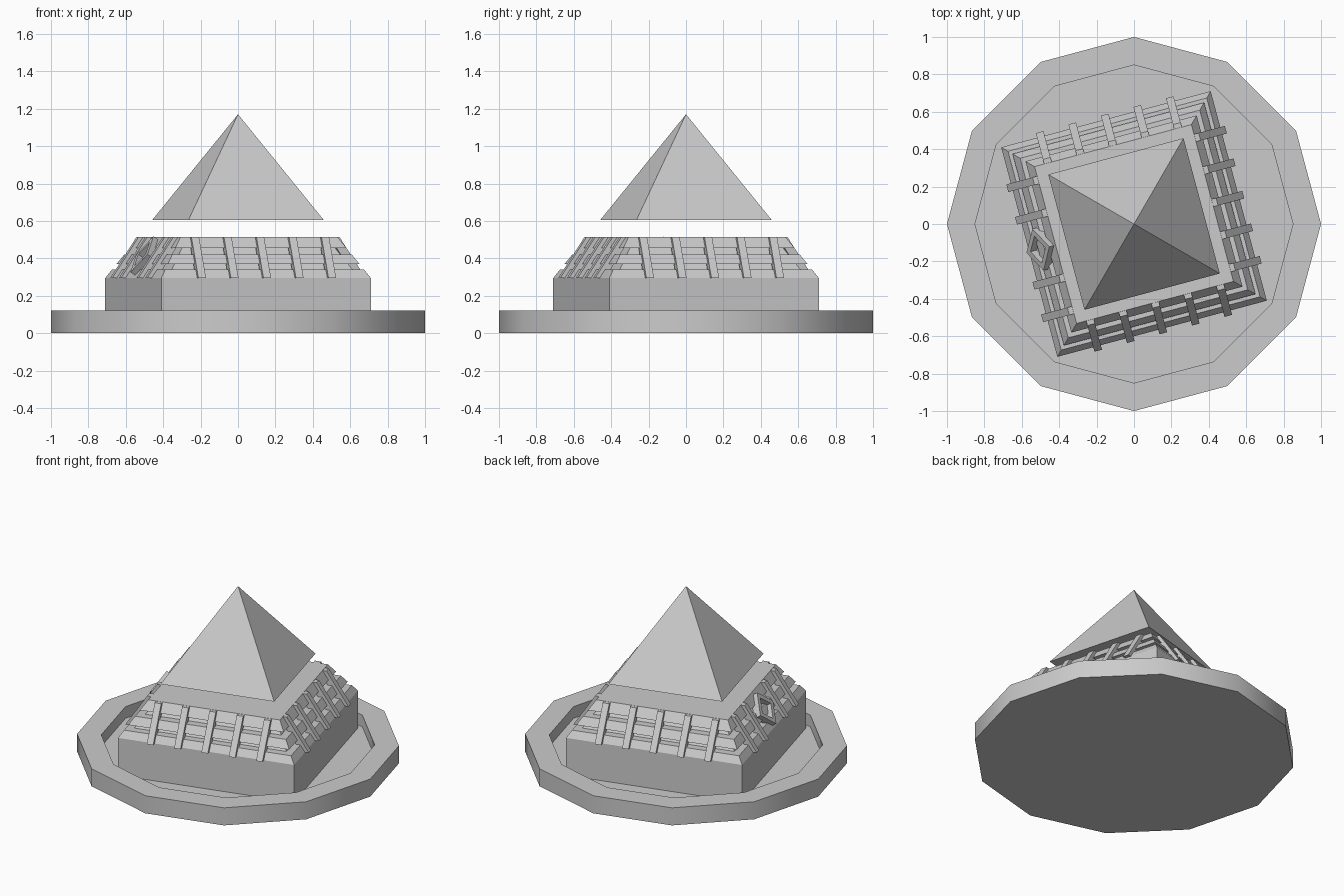
import bpy, bmesh, math
from mathutils import Matrix, Vector

cube = bpy.data.objects.get("Cube")
if cube:
    bpy.data.objects.remove(cube)

stone = bpy.data.materials.new("grey stone")
stone.use_nodes = True
GREY = (0.6, 0.6, 0.6, 1)
stone.diffuse_color = GREY
stone.node_tree.nodes["Principled BSDF"].inputs["Base Color"].default_value = GREY

APEX, SHOULDER, DECK = 1.17, 0.295, 0.515


def radius(z):
    """Corner radius of the sloping walls at a height."""
    return 0.82 * (APEX - z) / (APEX - SHOULDER)


def finish(name, bm, matrix=None):
    bmesh.ops.recalc_face_normals(bm, faces=bm.faces)
    mesh = bpy.data.meshes.new(name)
    bm.to_mesh(mesh)
    bm.free()
    mesh.materials.append(stone)
    obj = bpy.data.objects.new(name, mesh)
    bpy.context.collection.objects.link(obj)
    if matrix:
        obj.matrix_world = matrix
    return obj


def loft(name, profile, sides, turn=0, closed=False, matrix=None):
    """Stack polygon rings of (radius, height); cap the ends or join them up."""
    bm = bmesh.new()
    rings = []
    for r, z in profile:
        angles = [math.radians(turn) + math.tau * i / sides for i in range(sides)]
        rings.append([bm.verts.new((r * math.cos(a), r * math.sin(a), z)) for a in angles])
    pairs = list(zip(rings, rings[1:]))
    if closed:
        pairs.append((rings[-1], rings[0]))
    else:
        bm.faces.new(rings[0])
        bm.faces.new(rings[-1])
    for low, high in pairs:
        for i in range(sides):
            j = (i + 1) % sides
            bm.faces.new((low[i], low[j], high[j], high[i]))
    return finish(name, bm, matrix)


# Round tray with a raised rim
tray = loft("tray", [(1, 0), (1, 0.12), (0.85, 0.12), (0.85, 0.04)], 12)
bpy.ops.object.select_all(action="DESELECT")
tray.select_set(True)
bpy.context.view_layer.objects.active = tray
bpy.ops.object.shade_smooth_by_angle(angle=math.radians(40))

# Square base with sloping walls cut by two grooves
walls = [(0.82, 0.04), (0.82, SHOULDER)]
for low, high in ((0.34, 0.37), (0.42, 0.455)):
    walls += [(radius(low), low), (radius(low) - 0.07, low),
              (radius(high) - 0.07, high), (radius(high), high)]
walls.append((radius(DECK), DECK))
loft("grooved_base", walls, 4, 60)

# Floating pyramid cap
bm = bmesh.new()
bmesh.ops.create_cone(bm, cap_ends=True, segments=4, radius1=radius(0.605), radius2=0,
                      depth=APEX - 0.605,
                      matrix=Matrix.Translation((0, 0, (APEX + 0.605) / 2))
                      @ Matrix.Rotation(math.radians(60), 4, "Z"))
finish("pyramid_cap", bm)

# Upright battens on each wall; the middle one gives way to the emblem
for side, name in enumerate(("left", "back", "right", "front")):
    spin = Matrix.Rotation(math.radians(15 + 90 * side), 4, "Z")
    bm = bmesh.new()
    for k in range(-2, 3):
        if name == "right" and k == 0:
            continue
        corners = []
        for z in (SHOULDER, DECK - 0.001):
            d = radius(z) / math.sqrt(2)
            for x, y in ((-0.03, -1), (-0.03, 1), (0.025, 1), (0.025, -1)):
                corners.append(bm.verts.new((d + x, k * 0.18 + y * 0.021, z)))
        low, high = corners[:4], corners[4:]
        bm.faces.new(low)
        bm.faces.new(high)
        for i in range(4):
            j = (i + 1) % 4
            bm.faces.new((low[i], low[j], high[j], high[i]))
    finish(name + "_battens", bm, spin)

# Diamond frame emblem lying on the right wall
mid = (SHOULDER + DECK) / 2
run = (radius(SHOULDER) - radius(DECK)) / math.sqrt(2)
place = (Matrix.Rotation(math.radians(195), 4, "Z")
         @ Matrix.Translation(Vector((radius(mid) / math.sqrt(2), 0, mid)))
         @ Matrix.Rotation(math.atan2(DECK - SHOULDER, run), 4, "Y"))
loft("diamond_emblem", [(0.115, -0.02), (0.115, 0.03), (0.075, 0.03), (0.075, -0.02)],
     4, 0, True, place)
